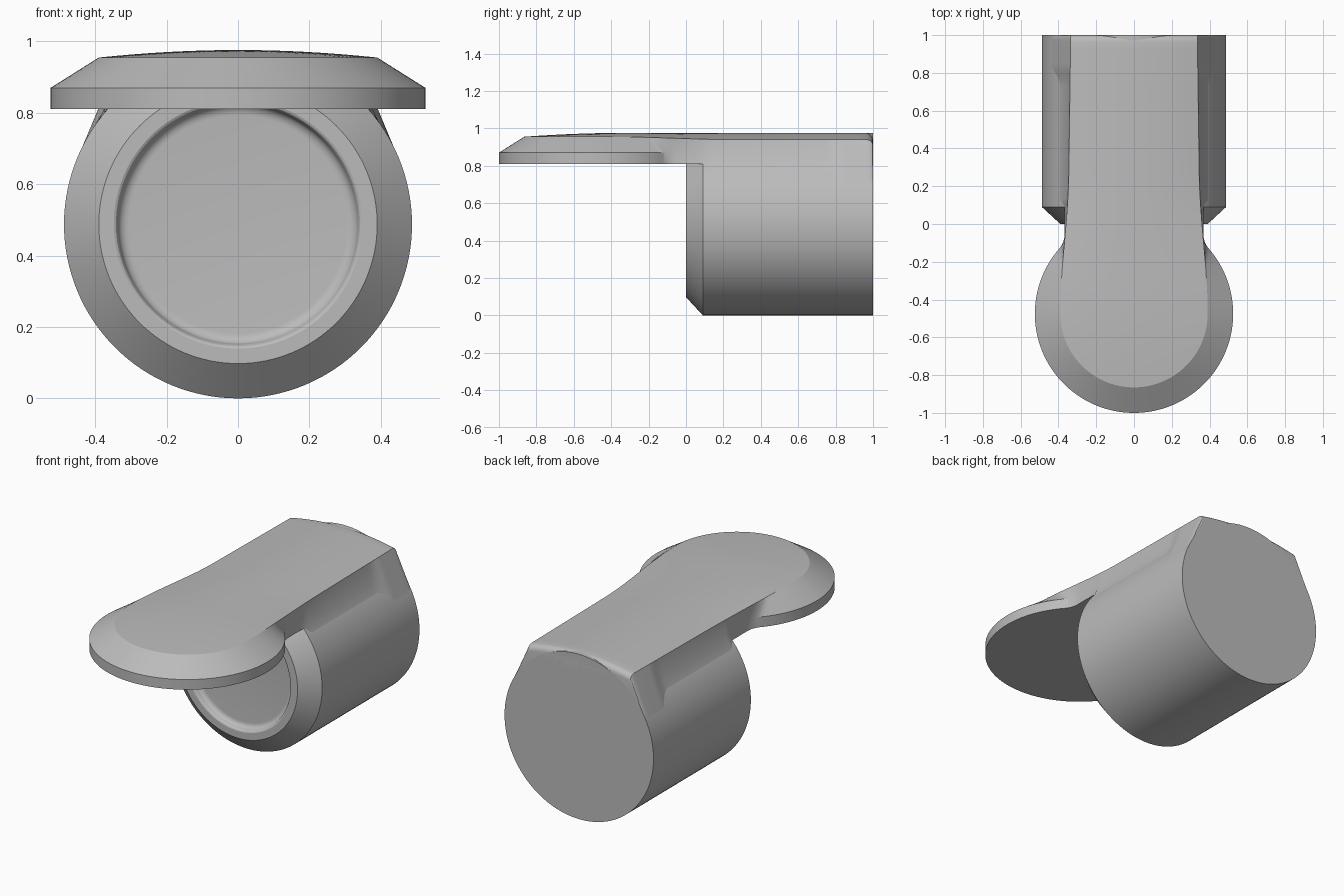
import bpy, bmesh, math
from mathutils import Vector

if "Cube" in bpy.data.objects:
    bpy.data.objects.remove(bpy.data.objects["Cube"])

grey = bpy.data.materials.new("plain grey")
grey.diffuse_color = (0.5, 0.5, 0.5, 1)
grey.use_nodes = True
grey.node_tree.nodes["Principled BSDF"].inputs["Base Color"].default_value = grey.diffuse_color


def smooth(a, b, x):
    t = min(1, max(0, (x - a) / (b - a)))
    return t * t * (3 - 2 * t)


def finish(bm, name, angle):
    bmesh.ops.remove_doubles(bm, verts=bm.verts, dist=1e-5)
    bmesh.ops.recalc_face_normals(bm, faces=bm.faces)
    me = bpy.data.meshes.new(name)
    bm.to_mesh(me)
    bm.free()
    me.materials.append(grey)
    ob = bpy.data.objects.new(name, me)
    bpy.context.collection.objects.link(ob)
    bpy.ops.object.select_all(action='DESELECT')
    ob.select_set(True)
    bpy.context.view_layer.objects.active = ob
    bpy.ops.object.shade_smooth_by_angle(angle=math.radians(angle))
    return ob


def skin(bm, rings):
    """Join closed rings of equal length with quads."""
    for r, s in zip(rings, rings[1:]):
        n = len(r)
        for j in range(n):
            k = (j + 1) % n
            bm.faces.new((r[j], r[k], s[k], s[j]))


# Barrel body: turned profile (radius, y) with chamfer and shallow front recess
R, CZ, SEG = 0.4875, 0.4875, 128
profile = [(R, 1.0), (R, 0.09), (0.39, 0.0), (0.348, 0.0)]
profile += [(0.342, 0.003), (0.338, 0.009)]
for i in range(7):
    a = math.radians(90 * i / 6)
    profile.append((0.305 + 0.031 * math.cos(a), 0.014 + 0.026 * math.sin(a)))
bm = bmesh.new()
rings = [[bm.verts.new((r * math.cos(2 * math.pi * k / SEG), y,
                        CZ + r * math.sin(2 * math.pi * k / SEG)))
          for k in range(SEG)] for r, y in profile]
skin(bm, rings)
bm.faces.new(rings[0])
bm.faces.new(rings[-1])
finish(bm, "barrel_body", 25)

# Top plate: loft of cross-sections from the back end to the round front pad
PY, PR, TR = -0.475, 0.525, 0.39      # pad centre, outer and top radius
NECK, FR = 0.367, 0.12                # neck half width, neck fillet radius
fx = NECK + FR
fy = PY + math.sqrt((PR + FR) ** 2 - fx ** 2)
A0 = math.atan2(fy - PY, fx)


def top_width(y):
    if y > 0.3:
        return 0.345 - 0.010 * (y - 0.3) / 0.7
    return 0.345 + 0.045 * (1 - ((y - PY) / (0.3 - PY)) ** 2) if y < PY + 0.01 \
        else 0.345 + 0.045 * (1 - smooth(PY, 0.3, y))


def edge_z(y):
    return 0.955 - 0.015 * smooth(-0.4, 0.25, y)


def crown_z(y):
    return 0.976 if y > -0.3 else 0.955 + 0.021 * (1 - ((y + 0.3) / 0.565) ** 2)


def end_drop(y, r=0.035):
    t = max(0, (y - (1 - r)) / r)
    return r * (1 - math.sqrt(max(0, 1 - t * t)))


rows = []                             # (foot, mid, edge) for the right half
ys = [1, 0.998, 0.993, 0.985, 0.976, 0.965, 0.92]
ys += [0.88 - 0.015 * i for i in range(12)]
ys += [0.65, 0.5, 0.35, 0.25, 0.17, 0.14, 0.125, 0.11, 0.09, 0.05, 0.0]
for y in ys:                          # straight bar with rear gussets
    edge = Vector((top_width(y), y, edge_z(y) - end_drop(y)))
    pocket, gusset = smooth(0.09, 0.14, y), smooth(0.73, 0.84, y)
    foot = Vector((NECK, y, 0.81)).lerp(Vector((0.398, y, 0.766)), pocket)
    foot = foot.lerp(Vector((0.4445, y, 0.685)), gusset)
    mid = Vector((0.358, y, 0.87)).lerp(Vector((0.364, y, 0.83)), pocket)
    mid = mid.lerp((edge + foot) / 2, gusset)
    rows.append((foot, mid, edge))
yt0 = PY + TR * math.sin(A0)
for i in range(9):                    # concave neck fillet
    t = i / 8
    a = math.pi + A0 * t
    x, y = fx + FR * math.cos(a), fy + FR * math.sin(a)
    yt = fy + (yt0 - fy) * t
    rows.append((Vector((x, y, 0.81)), Vector((x - 0.009 * (1 - t), y, 0.87)),
                 Vector((top_width(yt), yt, edge_z(yt)))))
N = 48
for i in range(1, N + 1):             # round pad
    a = A0 + (-math.pi / 2 - A0) * i / N
    c, s = max(0, math.cos(a)), math.sin(a)
    yt = PY + TR * s
    wt = top_width(yt) if a > 0 else TR * c
    rows.append((Vector((PR * c, PY + PR * s, 0.81)),
                 Vector((PR * c, PY + PR * s, 0.87)),
                 Vector((wt, yt, edge_z(yt)))))

bm = bmesh.new()
rings = []
U = 16
for foot, mid, edge in rows:
    pts = [foot, mid]
    zc = crown_z(edge.y) - end_drop(edge.y)
    for k in range(U + 1):
        u = 1 - 2 * k / U
        pts.append(Vector((edge.x * u, edge.y, edge.z + (zc - edge.z) * (1 - u * u))))
    pts += [Vector((-p.x, p.y, p.z)) for p in (mid, foot)]
    rings.append([bm.verts.new(p) for p in pts])
skin(bm, rings)
bm.faces.new(rings[0])
bmesh.ops.dissolve_degenerate(bm, dist=1e-5, edges=bm.edges)
finish(bm, "top_plate", 22)
